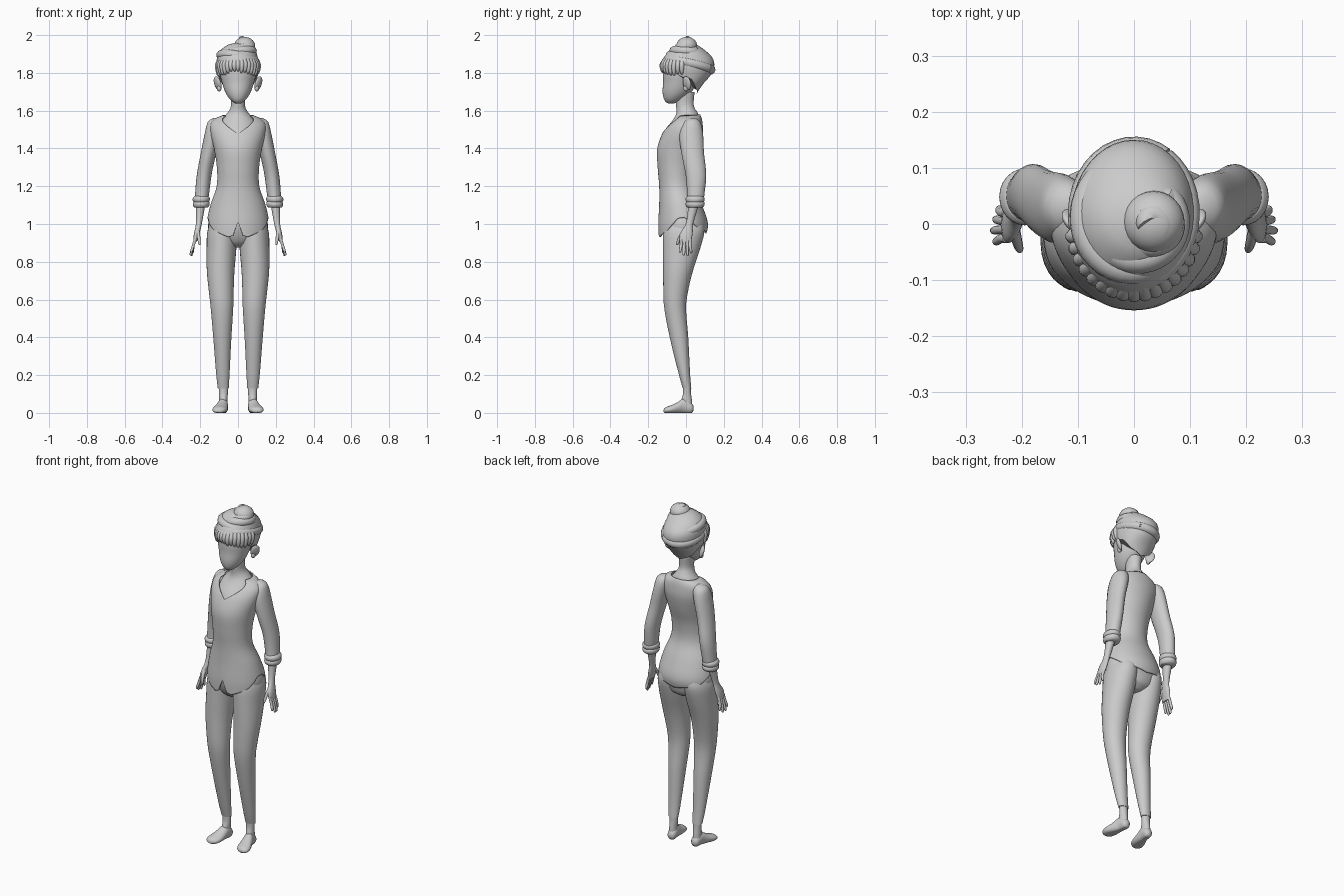
import bpy, bmesh, math, random
from mathutils import Matrix, Vector

random.seed(4)


def lerp(table, x):
    """Linear lookup in a list of (x, value)."""
    for (x0, v0), (x1, v1) in zip(table, table[1:]):
        if x <= x1:
            return v0 + (v1 - v0) * max(0, x - x0) / (x1 - x0)
    return table[-1][1]


def section(prof, z):
    """Smoothly interpolated section (cx, rx, y0, y1) at height z."""
    z = min(max(z, prof[0][0]), prof[-1][0])
    i = 0
    while i < len(prof) - 2 and z > prof[i + 1][0]:
        i += 1
    a, b = prof[i], prof[i + 1]
    p, q = prof[max(i - 1, 0)], prof[min(i + 2, len(prof) - 1)]
    h = b[0] - a[0]
    t = (z - a[0]) / h
    out = []
    for k in range(1, 5):
        m0 = (b[k] - p[k]) / (b[0] - p[0]) * h
        m1 = (q[k] - a[k]) / (q[0] - a[0]) * h
        out.append((2*t**3 - 3*t*t + 1) * a[k] + (t**3 - 2*t*t + t) * m0
                   + (3*t*t - 2*t**3) * b[k] + (t**3 - t*t) * m1)
    return out


def loft(name, prof, n=24, m=16, low=None, high=None, cap=True, mirror=False, along_y=False, thick=0):
    """Stack of ellipses (z, cx, rx, y0, y1); low/high give edge heights by angle from the front."""
    bm = bmesh.new()
    rings = []
    for k in range(m + 1):
        v = k / m
        v = 0.4 * v + 0.6 * (1 - math.cos(math.pi * v)) / 2
        ring = []
        for i in range(n):
            a = 2 * math.pi * i / n
            deg = math.degrees(min(a, 2 * math.pi - a))
            z0 = lerp(low, deg) if low else prof[0][0]
            z1 = lerp(high, deg) if high else prof[-1][0]
            z = z0 + (z1 - z0) * v
            cx, rx, y0, y1 = section(prof, z)
            co = (cx + rx * math.sin(a), (y0 + y1) / 2 - (y1 - y0) / 2 * math.cos(a), z)
            if along_y:
                co = (co[0], co[2], max(0, co[1]))
            ring.append(bm.verts.new(co))
        rings.append(ring)
    for r, s in zip(rings, rings[1:]):
        for i in range(n):
            j = (i + 1) % n
            bm.faces.new((r[i], r[j], s[j], s[i]))
    if cap:
        bm.faces.new(rings[0][::-1])
        bm.faces.new(rings[-1])
    return finish(name, bm, mirror, thick)


def finish(name, bm, mirror=False, thick=0):
    bmesh.ops.recalc_face_normals(bm, faces=bm.faces)
    me = bpy.data.meshes.new(name)
    bm.to_mesh(me)
    bm.free()
    me.shade_smooth()
    me.set_sharp_from_angle(angle=math.radians(50))
    ob = bpy.data.objects.new(name, me)
    bpy.context.collection.objects.link(ob)
    if thick:
        mod = ob.modifiers.new("thickness", 'SOLIDIFY')
        mod.thickness = thick
        mod.offset = -1
    if mirror:
        ob.modifiers.new("mirror", 'MIRROR')
    return ob


def ball(name, loc, size, rot=(0, 0, 0), mirror=False):
    bm = bmesh.new()
    bmesh.ops.create_uvsphere(bm, u_segments=24, v_segments=14, radius=1)
    mat = Matrix.LocRotScale(Vector(loc), Matrix.Identity(3), None)
    for ang, ax in zip(rot, 'XYZ'):
        mat = mat @ Matrix.Rotation(ang, 4, ax)
    bm.transform(mat @ Matrix.Diagonal((*size, 1)))
    return finish(name, bm, mirror)


def coil(name, center, rx, ry, bevel, tilt=(0, 0), turns=1, rise=0, shrink=0):
    """Rolled strand of hair along an ellipse or a rising spiral."""
    cu = bpy.data.curves.new(name, 'CURVE')
    cu.dimensions = '3D'
    cu.bevel_depth = bevel
    cu.bevel_resolution = 4
    cu.use_fill_caps = True
    sp = cu.splines.new('POLY')
    steps = int(36 * turns)
    sp.points.add(steps)
    for i, p in enumerate(sp.points):
        t = i / steps
        a = 2 * math.pi * turns * t + 1
        f = 1 - shrink * t
        x, y = rx * f * math.cos(a), ry * f * math.sin(a)
        p.co = (center[0] + x, center[1] + y, center[2] + rise * t + tilt[0] * x + tilt[1] * y, 1)
        p.radius = 1 - 0.3 * shrink * t
    sp.use_smooth = True
    ob = bpy.data.objects.new(name, cu)
    bpy.context.collection.objects.link(ob)


# Blouse with curved hem, front notch and V neckline
loft("blouse", [(.92, 0, .162, -.145, .10), (1.0, 0, .166, -.147, .116), (1.1, 0, .146, -.142, .085),
                (1.2, 0, .113, -.142, .045), (1.3, 0, .112, -.150, .048), (1.4, 0, .127, -.152, .075),
                (1.48, 0, .145, -.125, .09), (1.53, 0, .145, -.092, .088), (1.56, 0, .118, -.066, .083),
                (1.58, 0, .07, -.05, .075)],
     n=80, m=34, cap=False, thick=.006,
     low=[(0, 1.01), (9, .94), (18, .93), (50, .965), (78, 1.03), (95, 1.035), (130, .975), (180, .95)],
     high=[(0, 1.475), (52, 1.575), (180, 1.58)])

# Sleeves, rolled cuffs
loft("sleeve", [(1.12, .194, .034, .004, .092), (1.16, .190, .037, .006, .098), (1.26, .179, .039, -.002, .107),
                (1.38, .155, .041, -.025, .095), (1.48, .132, .044, -.035, .09), (1.53, .122, .042, -.02, .08),
                (1.552, .118, .032, 0, .065), (1.562, .112, .01, .02, .045)], m=24, mirror=True)
for z, r in ((1.105, .036), (1.13, .037)):
    loft("cuff", [(z - .018, .195, r, .008, .086), (z - .008, .195, r + .007, -.001, .097),
                  (z + .008, .194, r + .008, -.001, .098), (z + .018, .193, r, .008, .09)], m=8, mirror=True)

# Forearm and palm in one piece
loft("forearm_and_palm", [(.905, .228, .009, -.032, .027), (.93, .223, .013, -.034, .032),
                          (.96, .216, .015, -.026, .036), (.99, .209, .015, -.006, .036),
                          (1.03, .204, .018, .005, .046), (1.13, .196, .027, .015, .078)],
     n=20, mirror=True)

# Fingers and thumb
for y, tip, out in ((-.026, .848, .246), (-.010, .832, .250), (.006, .830, .246), (.021, .845, .240)):
    d = (y + .003) * .25
    loft("finger", [(tip, out, .003, y + d - .003, y + d + .003), (tip + .008, out, .007, y + d - .007, y + d + .007),
                    (.885, .237, .008, y - .008, y + .008), (.92, .226, .008, y - .008, y + .008)],
         n=10, m=8, mirror=True)
loft("thumb", [(.888, .203, .003, -.051, -.044), (.897, .204, .007, -.052, -.038), (.93, .208, .009, -.042, -.022),
               (.965, .213, .010, -.022, .004)], n=10, m=8, mirror=True)

# Trousers: legs plus pelvis
loft("trouser_leg", [(.13, .078, .029, -.017, .028), (.2, .080, .035, -.037, .022), (.4, .083, .048, -.086, .012),
                     (.56, .085, .060, -.116, .0), (.65, .089, .066, -.120, .012), (.75, .092, .073, -.121, .036),
                     (.88, .087, .079, -.122, .078), (.97, .083, .077, -.12, .098), (1.03, .08, .05, -.10, .08)],
     n=32, m=28, mirror=True)
loft("pelvis", [(.875, 0, .03, -.06, .04), (.90, 0, .10, -.095, .075), (.95, 0, .15, -.122, .092),
                (1.0, 0, .158, -.132, .104), (1.06, 0, .14, -.12, .08)], n=32)

# Ankles and bare feet
loft("ankle", [(.03, .078, .023, -.025, .034), (.07, .078, .022, -.024, .031), (.1, .077, .023, -.016, .027),
               (.15, .078, .025, -.016, .025)], mirror=True)
loft("foot", [(-.118, .103, .012, .004, .018), (-.109, .101, .030, -.002, .029), (-.08, .096, .039, -.004, .04),
              (-.045, .088, .034, -.004, .056), (-.01, .08, .027, -.004, .078), (.02, .077, .025, -.004, .06),
              (.036, .077, .018, .004, .045), (.041, .077, .005, .018, .03)], mirror=True, along_y=True)

# Neck and chest skin, head, ears
loft("neck", [(1.44, 0, .10, -.136, .05), (1.5, 0, .10, -.110, .07), (1.55, 0, .088, -.070, .07),
              (1.585, 0, .058, -.050, .065), (1.62, 0, .038, -.052, .042), (1.70, 0, .040, -.06, .045)], n=32)
loft("head", [(1.638, 0, .012, -.092, -.065), (1.645, 0, .026, -.106, -.04), (1.665, 0, .047, -.118, -.01),
              (1.70, 0, .068, -.124, .03), (1.75, 0, .085, -.121, .06), (1.80, 0, .097, -.122, .09),
              (1.86, 0, .09, -.112, .10), (1.90, 0, .04, -.06, .06)], n=32, m=22)
ball("ear", (.108, .005, 1.745), (.012, .026, .038), (.15, .25, -.7), True)
ball("ear_lobe", (.100, .0, 1.718), (.012, .014, .016), (0, 0, 0), True)

# Hair cap with a hairline low at the nape
loft("hair_cap", [(1.68, 0, .042, -.01, .05), (1.74, 0, .088, -.05, .09), (1.79, 0, .106, -.115, .132),
                  (1.84, 0, .112, -.130, .150), (1.88, -.003, .108, -.118, .140), (1.92, 0, .092, -.085, .10),
                  (1.95, .01, .06, -.05, .055), (1.96, .01, .02, -.02, .02)], n=40, m=22,
     low=[(0, 1.82), (50, 1.82), (75, 1.775), (95, 1.775), (120, 1.72), (180, 1.69)])

# Twisted rolls wrapped around the head
coil("hair_roll_lower", (0, .018, 1.842), .092, .112, .026, (.12, -.22))
coil("hair_roll_middle", (-.004, .012, 1.878), .086, .095, .025, (-.18, -.15))
coil("hair_roll_upper", (.006, .003, 1.908), .068, .066, .026, (.12, -.1))

# Fringe of tapered strands
for i in range(17):
    a = math.radians(-80 + 10 * i)
    drop = 1.803 - .018 * abs(math.sin(a)) ** 2 + random.uniform(-.007, .007)
    x, y = math.sin(a), -math.cos(a)
    loft("fringe_strand", [(drop, .104*x, .003, .124*y - .003, .124*y + .003),
                           (drop + .012, .108*x, .009, .128*y - .009, .128*y + .009),
                           (1.85, .108*x, .015, .124*y - .014, .124*y + .014),
                           (1.885, .09*x, .009, .104*y - .01, .104*y + .01)], n=10, m=8)

# Coiled bun on top
ball("bun_core", (.035, .004, 1.945), (.055, .055, .045))
coil("bun_coil", (.033, .002, 1.918), .048, .048, .025, (.08, -.05), turns=2.4, rise=.062, shrink=.8)
